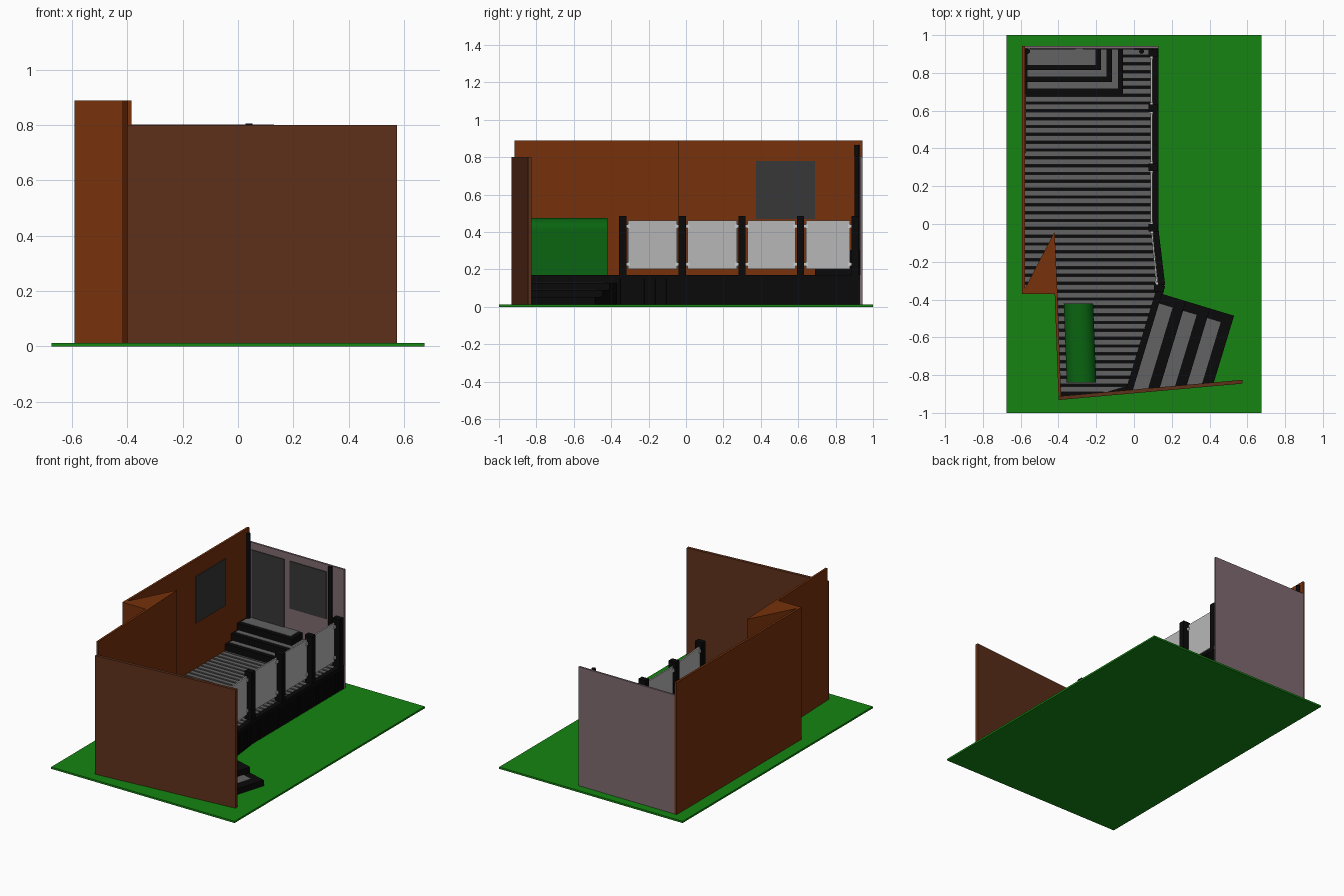
import bpy, bmesh, math
from mathutils import Vector

if "Cube" in bpy.data.objects:
    bpy.data.objects.remove(bpy.data.objects["Cube"])


def material(name, r, g, b):
    m = bpy.data.materials.new(name)
    m.diffuse_color = [(c / 255) ** 2.2 for c in (r, g, b)] + [1]
    m.use_nodes = True
    m.node_tree.nodes["Principled BSDF"].inputs["Base Color"].default_value = m.diffuse_color
    return m


GRASS = material("grass", 28, 132, 25)
BRICK = material("brick", 118, 52, 19)
FENCE = material("fence_brown", 95, 52, 32)
RENDER = material("pink_render", 125, 106, 111)
BLACK = material("black_trim", 18, 18, 18)
BOARD = material("deck_grey", 98, 98, 98)
GLASS = material("dark_glass", 58, 58, 58)
PANEL = material("pale_panel", 182, 182, 182)
METAL = material("bright_metal", 215, 215, 215)
COVER = material("green_cover", 18, 100, 24)


def mesh_object(name, bm, mat):
    bmesh.ops.recalc_face_normals(bm, faces=bm.faces)
    me = bpy.data.meshes.new(name)
    bm.to_mesh(me)
    bm.free()
    me.materials.append(mat)
    ob = bpy.data.objects.new(name, me)
    bpy.context.collection.objects.link(ob)
    return ob


def add_prism(bm, pts, z0, z1):
    lo = [bm.verts.new((p[0], p[1], z0)) for p in pts]
    hi = [bm.verts.new((p[0], p[1], z1)) for p in pts]
    bm.faces.new(lo[::-1])
    bm.faces.new(hi)
    n = len(pts)
    for i in range(n):
        j = (i + 1) % n
        bm.faces.new((lo[i], lo[j], hi[j], hi[i]))


def prism(name, pts, z0, z1, mat):
    bm = bmesh.new()
    add_prism(bm, pts, z0, z1)
    return mesh_object(name, bm, mat)


def rect(x0, x1, y0, y1):
    return [(x0, y0), (x1, y0), (x1, y1), (x0, y1)]


def strip(a, b, w):
    """Rectangle of width w centred on the segment a-b."""
    a, b = Vector(a), Vector(b)
    d = (b - a).normalized()
    n = Vector((-d.y, d.x)) * w / 2
    return [a - n, b - n, b + n, a + n]


G, D = 0.012, 0.167      # ground top, deck top

# Ground and walls
prism("lawn", rect(-0.675, 0.675, -1, 1), 0, G, GRASS)
prism("front_fence", [(-0.40, -0.932), (0.575, -0.845), (0.573, -0.825), (-0.40, -0.912)], G, 0.80, FENCE)
prism("left_wall", rect(-0.592, -0.577, -0.37, 0.943), G, 0.89, BRICK)
prism("wall_corner", [(-0.592, -0.37), (-0.405, -0.37), (-0.42, -0.04), (-0.577, -0.34)], G, 0.89, BRICK)
prism("left_front_wall", [(-0.42, -0.37), (-0.405, -0.37), (-0.386, -0.917), (-0.40, -0.917)], G, 0.89, BRICK)
prism("back_wall", rect(-0.577, 0.13, 0.93, 0.943), G, 0.803, RENDER)

# Windows and door
prism("side_window", rect(-0.577, -0.571, 0.375, 0.69), 0.47, 0.78, GLASS)
prism("back_door", rect(-0.55, -0.31, 0.925, 0.93), 0.30, 0.755, GLASS)
prism("back_window", rect(-0.27, 0.0, 0.925, 0.93), 0.44, 0.755, GLASS)

# Drainpipes
for name, x, top in (("left_drainpipe", -0.563, 0.865), ("right_drainpipe", 0.04, 0.806)):
    circle = [(x + 0.013 * math.cos(k * math.pi / 6), 0.914 + 0.013 * math.sin(k * math.pi / 6)) for k in range(12)]
    prism(name, circle, D, top, BLACK)

# Deck base; stairs hang off the angled edge from A along d, stepping out along p
A = Vector((0.148, -0.37))
d = Vector((-0.29, -0.957))
p = Vector((0.957, -0.29))


def fence_y(x):
    return -0.912 + 0.0892 * (x + 0.40)


def to_fence(q):
    """Slide q along d until it meets the fence."""
    t = (q.y - fence_y(q.x)) / (0.0892 * d.x - d.y)
    return q + d * t


edge = [Vector((0.125, 0.93)), Vector((0.125, -0.03)), Vector((0.16, -0.325)), A]
prism("deck_base", [(-0.577, 0.93), (-0.577, -0.36), (-0.405, -0.36), (-0.39, -0.911), to_fence(A)] + edge[::-1],
      G, 0.15, BLACK)

# Deck edge trim and upright skirting slats
bm = bmesh.new()
for a, b in zip(edge, edge[1:]):
    add_prism(bm, strip(a + Vector((-0.012, 0)), b + Vector((-0.012, 0)), 0.034), 0.148, D + 0.002)
inner = A - p * 0.036
add_prism(bm, [A, to_fence(A), to_fence(inner), inner], 0.148, D + 0.002)
mesh_object("deck_edge_trim", bm, BLACK)
bm = bmesh.new()
for a, b in zip(edge, edge[1:]):
    n = max(1, round((b - a).length / 0.02))
    for i in range(n):
        add_prism(bm, strip(a.lerp(b, (i + 0.15) / n), a.lerp(b, (i + 0.85) / n), 0.01), G, 0.148)
mesh_object("deck_skirting", bm, BLACK)


# Deck boards
def right_edge(y):
    if y > -0.03:
        return 0.10
    if y > -0.34:
        return 0.10 + 0.035 * (-0.03 - y) / 0.31
    x = inner.x + (y - inner.y) * d.x / d.y
    return min(x, -0.40 + (y + 0.912) / 0.0892)


def left_edge(y):
    return -0.577 if y > -0.37 else -0.405 + 0.018 * (-0.37 - y) / 0.54


bm = bmesh.new()
pitch = 0.0415
for i in range(44):
    y1 = 0.925 - i * pitch
    y0 = y1 - 0.029
    if y0 < -0.905:
        break
    l = max(left_edge(y0), left_edge(y1))
    add_prism(bm, [(l, y0), (right_edge(y0), y0), (right_edge(y1), y1), (l, y1)], 0.15, D)
mesh_object("deck_boards", bm, BOARD)

# Garden stairs
for i in range(3):
    top = 0.127 - 0.038 * i
    a, b = A + p * 0.133 * i, A + p * 0.133 * (i + 1)
    prism(f"garden_step_{i+1}", [a, to_fence(a), to_fence(b), b], G, top, BLACK)
    a, b = a + d * 0.053, a + d * 0.053 + p * 0.075
    prism(f"garden_tread_{i+1}", [a, to_fence(a), to_fence(b), b], top - 0.004, top + 0.002, BOARD)

# Door steps wrapping the back corner
for i in range(3):
    x, y, top = -0.058 - 0.0585 * i, 0.69 + 0.0625 * i, D + 0.045 * (i + 1)
    prism(f"door_step_{i+1}", rect(-0.577, x, y, 0.93), D - 0.01, top, BLACK)
    prism(f"door_tread_{i+1}", rect(-0.565, x - 0.028, y + 0.028, 0.93), top - 0.004, top + 0.002, BOARD)

# Railing posts, panels and clamps
posts = [Vector(q) for q in ((0.102, 0.905), (0.102, 0.613), (0.102, 0.30), (0.102, -0.02), (0.132, -0.338))]
for i, q in enumerate(posts):
    prism(f"railing_post_{i+1}", rect(q.x - 0.026, q.x + 0.026, q.y - 0.019, q.y + 0.019), 0.15, 0.485, BLACK)
for i, (a, b) in enumerate(zip(posts, posts[1:])):
    a, b = a + Vector((-0.009, 0)), b + Vector((-0.009, 0))
    u = (b - a).normalized()
    prism(f"railing_panel_{i+1}", strip(a + u * 0.028, b - u * 0.028, 0.009), 0.203, 0.46, PANEL)
    bm = bmesh.new()
    for z in (0.218, 0.422):
        for q, s in ((a, 1), (b, -1)):
            add_prism(bm, strip(q + u * s * 0.017, q + u * s * 0.038, 0.016), z, z + 0.018)
    mesh_object(f"panel_clamps_{i+1}", bm, METAL)

# Covered grill: upright sides with a rounded top
arc = [(0.078 * math.cos(k * math.pi / 20), 0.41 + 0.065 * math.sin(k * math.pi / 20)) for k in range(21)]
profile = [(-0.078, D), (0.078, D)] + arc
bm = bmesh.new()
ends = [[bm.verts.new((cx + x, y, z)) for x, z in profile] for cx, y in ((-0.278, -0.84), (-0.294, -0.42))]
for ring in ends:
    bm.faces.new(ring)
for i in range(len(profile)):
    j = (i + 1) % len(profile)
    bm.faces.new((ends[0][i], ends[0][j], ends[1][j], ends[1][i]))
grill = mesh_object("grill_cover", bm, COVER)
bpy.context.view_layer.objects.active = grill
grill.select_set(True)
bpy.ops.object.shade_smooth_by_angle(angle=math.radians(30))
